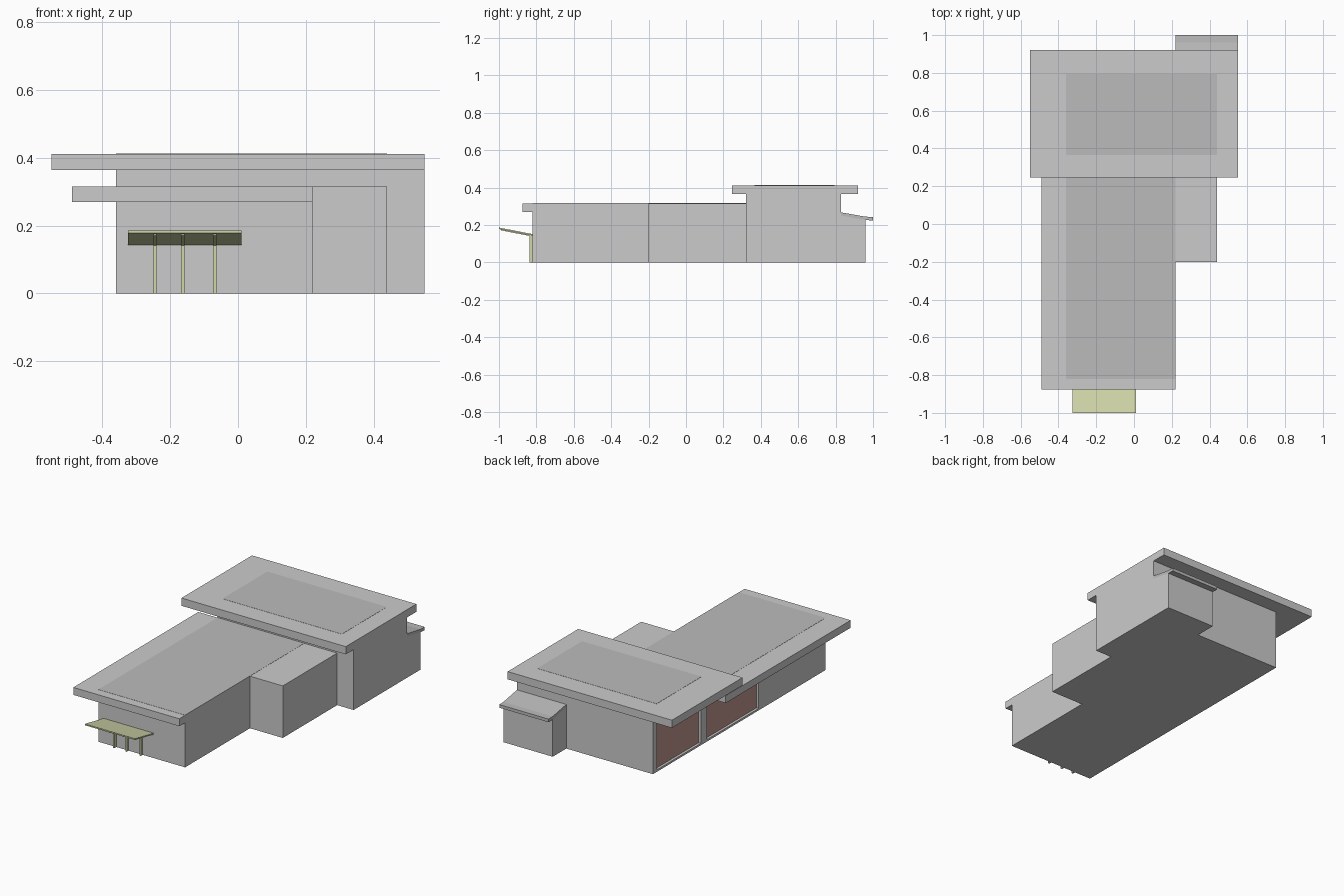
import bpy

if "Cube" in bpy.data.objects:
    bpy.data.objects.remove(bpy.data.objects["Cube"])


def material(name, rgb):
    m = bpy.data.materials.new(name)
    m.diffuse_color = (*rgb, 1)
    m.use_nodes = True
    m.node_tree.nodes["Principled BSDF"].inputs["Base Color"].default_value = m.diffuse_color
    return m


DARK = material("dark_grey_roofing", (0.5, 0.5, 0.5))
GREEN = material("olive_green", (0.64, 0.68, 0.4))
BROWN = material("red_brown", (0.52, 0.3, 0.26))


def prism(name, points, lo, hi, axis="z", mat=None):
    """Extrude a closed outline: (x, y) along z, or (y, z) along x."""
    n = len(points)
    if axis == "z":
        verts = [(a, b, h) for h in (lo, hi) for a, b in points]
    else:
        verts = [(h, a, b) for h in (lo, hi) for a, b in points]
    faces = [tuple(reversed(range(n))), tuple(range(n, 2 * n))]
    faces += [(i, (i + 1) % n, n + (i + 1) % n, n + i) for i in range(n)]
    mesh = bpy.data.meshes.new(name)
    mesh.from_pydata(verts, [], faces)
    obj = bpy.data.objects.new(name, mesh)
    bpy.context.collection.objects.link(obj)
    if mat:
        mesh.materials.append(mat)
    return obj


def box(name, x0, x1, y0, y1, z0, z1, mat=None):
    return prism(name, [(x0, y0), (x1, y0), (x1, y1), (x0, y1)], z0, z1, mat=mat)


LEFT, DEPTH = -0.36, 0.018


def walls_with_bay(name, x1, y0, y1, bay0, bay1, top):
    """Wall block whose left side has one recessed bay with sill and panel."""
    back = LEFT + DEPTH
    prism(name + "_walls", [(LEFT, y0), (x1, y0), (x1, y1), (LEFT, y1),
                            (LEFT, bay1), (back, bay1), (back, bay0), (LEFT, bay0)], 0, top)
    box(name + "_sill", LEFT, back, bay0, bay1, 0, 0.012)
    box(name + "_bay_panel", back - 0.003, back, bay0, bay1, 0.012, top, BROWN)


# Front hall with its overhanging flat roof
walls_with_bay("front_hall", 0.22, -0.82, 0.32, -0.18, 0.312, 0.27)
box("front_roof", -0.49, 0.22, -0.875, 0.32, 0.27, 0.315)
box("front_roof_inset", -0.36, 0.22, -0.82, 0.32, 0.315, 0.316, DARK)

# Side wing
box("side_wing", 0.22, 0.44, -0.2, 0.32, 0, 0.315)

# Taller rear hall and its roof
walls_with_bay("rear_hall", 0.55, 0.32, 0.83, 0.373, 0.79, 0.365)
box("rear_roof", -0.55, 0.55, 0.245, 0.92, 0.365, 0.412)
box("rear_roof_inset", -0.36, 0.44, 0.365, 0.795, 0.412, 0.413, DARK)

# Back annex with sloping lean-to roof
prism("back_annex", [(0.83, 0), (0.96, 0), (0.96, 0.226), (0.83, 0.25)], 0.22, 0.55, "x")
prism("back_annex_roof", [(0.83, 0.25), (0.96, 0.226), (1.0, 0.224),
                          (1.0, 0.243), (0.96, 0.244), (0.83, 0.267)], 0.22, 0.55, "x", DARK)

# Front canopy rising outwards, on three posts with ribs
prism("canopy", [(-1.0, 0.178), (-0.82, 0.143), (-0.82, 0.151), (-1.0, 0.186)],
      -0.325, 0.01, "x", GREEN)
for i, x in enumerate((-0.245, -0.163, -0.069), 1):
    box(f"canopy_post_{i}", x - 0.005, x + 0.005, -0.838, -0.82, 0, 0.145, GREEN)
    prism(f"canopy_rib_{i}", [(-0.99, 0.171), (-0.82, 0.138), (-0.82, 0.144), (-0.99, 0.177)],
          x - 0.005, x + 0.005, "x", GREEN)
